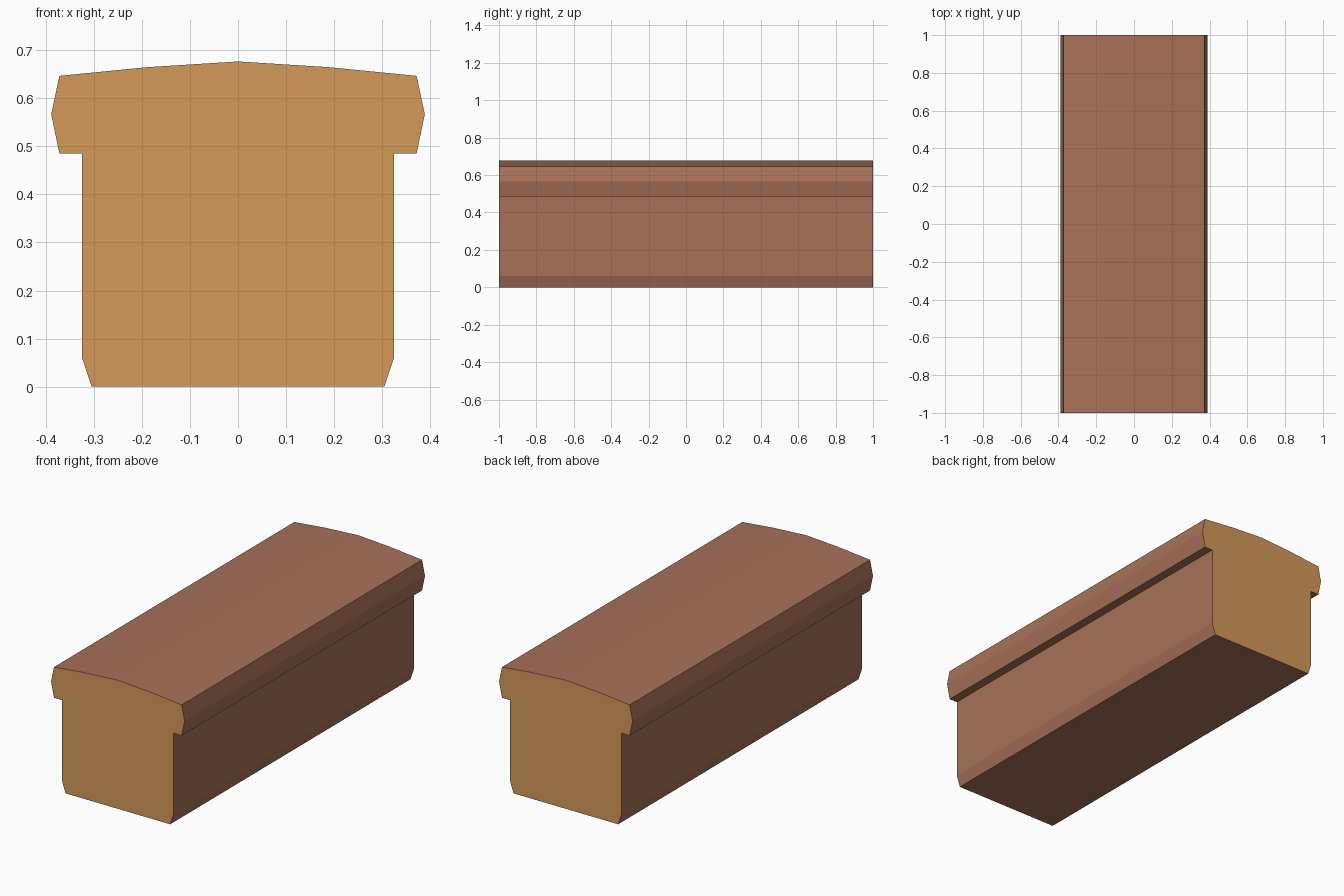
import bpy
import bmesh
from mathutils import Vector

cube = bpy.data.objects.get("Cube")
if cube:
    bpy.data.objects.remove(cube, do_unlink=True)


def make_material(name, color):
    mat = bpy.data.materials.new(name)
    mat.use_nodes = True
    mat.diffuse_color = color
    mat.node_tree.nodes["Principled BSDF"].inputs["Base Color"].default_value = color
    return mat


crust = make_material("crust_brown", (0.39, 0.168, 0.098, 1))
crumb = make_material("cut_end_tan", (0.66, 0.32, 0.102, 1))

# Right half of the cross-section, from the base up to the ridge
half = [(0.305, 0), (0.325, 0.06), (0.325, 0.485), (0.372, 0.485),
        (0.389, 0.567), (0.372, 0.647), (0.19, 0.665), (0, 0.677)]
profile = half + [(-x, z) for x, z in reversed(half[:-1])]

# Extrude the cross-section along the full length
bm = bmesh.new()
front = bm.faces.new([bm.verts.new((x, -1, z)) for x, z in profile])
extruded = bmesh.ops.extrude_face_region(bm, geom=[front], use_keep_orig=True)
back_verts = [v for v in extruded["geom"] if isinstance(v, bmesh.types.BMVert)]
bmesh.ops.translate(bm, verts=back_verts, vec=Vector((0, 2, 0)))
bmesh.ops.recalc_face_normals(bm, faces=bm.faces)

# Cut ends are tan, the long sides are brown
for face in bm.faces:
    face.material_index = 1 if abs(face.normal.y) > 0.9 else 0

mesh = bpy.data.meshes.new("loaf_body")
bm.to_mesh(mesh)
bm.free()
mesh.materials.append(crust)
mesh.materials.append(crumb)
loaf = bpy.data.objects.new("loaf_body", mesh)
bpy.context.collection.objects.link(loaf)
